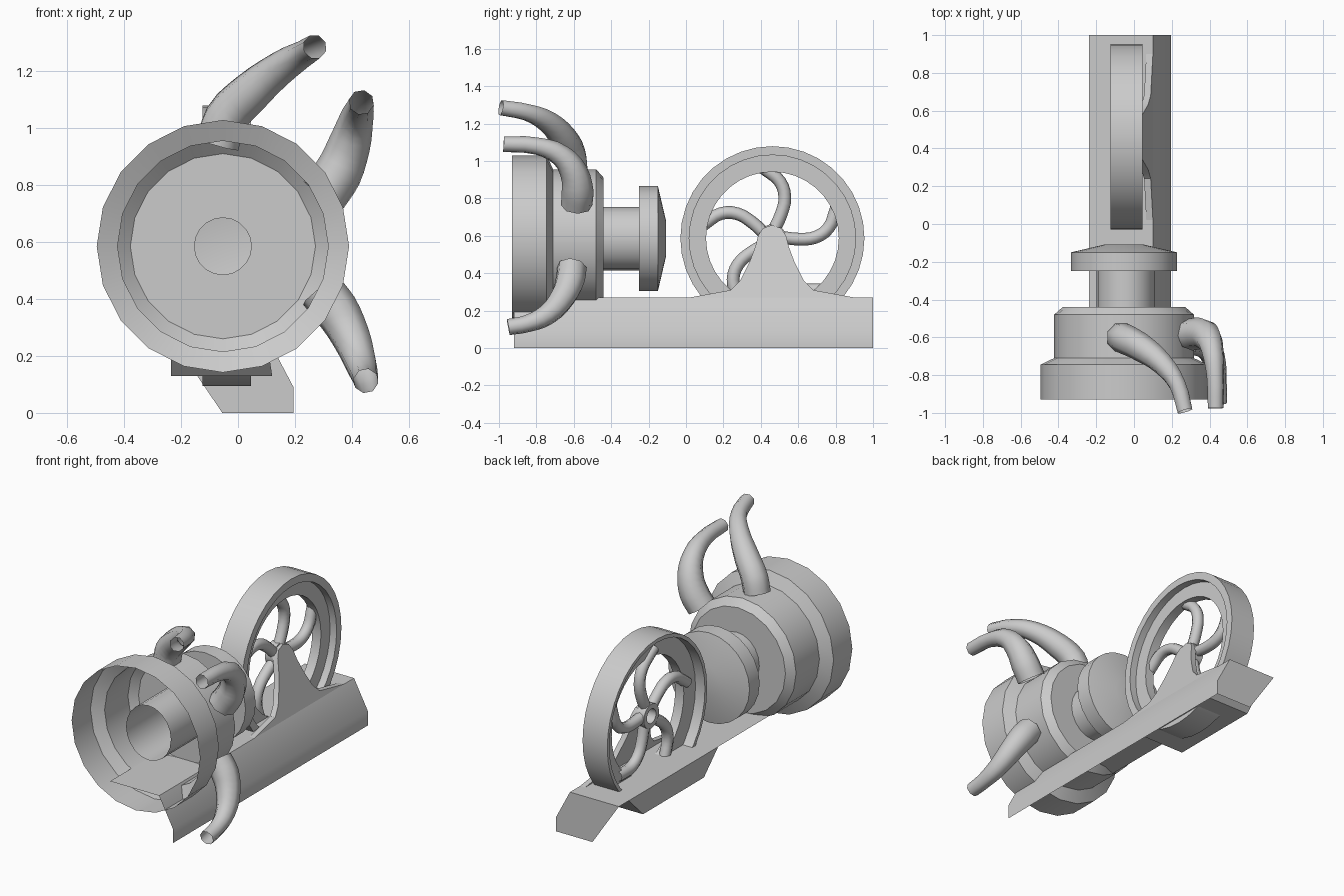
import bpy, bmesh, math

cube = bpy.data.objects.get("Cube")
if cube:
    bpy.data.objects.remove(cube, do_unlink=True)

grey = bpy.data.materials.new("plain grey")
GREY = (0.6, 0.6, 0.6, 1)
grey.diffuse_color = GREY
grey.use_nodes = True
grey.node_tree.nodes["Principled BSDF"].inputs["Base Color"].default_value = GREY


def finish(name, bm):
    bmesh.ops.recalc_face_normals(bm, faces=bm.faces)
    mesh = bpy.data.meshes.new(name)
    bm.to_mesh(mesh)
    bm.free()
    ob = bpy.data.objects.new(name, mesh)
    bpy.context.collection.objects.link(ob)
    mesh.materials.append(grey)
    smooth(ob, 30)


def smooth(ob, degrees):
    bpy.ops.object.select_all(action='DESELECT')
    ob.select_set(True)
    bpy.context.view_layer.objects.active = ob
    bpy.ops.object.shade_smooth_by_angle(angle=math.radians(degrees))


def lathe(name, profile, centre, axis, sides, closed=False, cap_end=False, squash=1.0):
    """Spin (radius, position) pairs about a line along x or y."""
    bm = bmesh.new()
    rings = []
    for r, t in profile:
        ring = []
        for i in range(sides):
            a = 2 * math.pi * i / sides
            u, w = centre[0] + squash * r * math.sin(a), centre[1] + r * math.cos(a)
            ring.append(bm.verts.new((u, t, w) if axis == 'y' else (t, u, w)))
        rings.append(ring)
    pairs = list(zip(rings, rings[1:]))
    if closed:
        pairs.append((rings[-1], rings[0]))
    for a, b in pairs:
        for i in range(sides):
            j = (i + 1) % sides
            bm.faces.new((a[i], a[j], b[j], b[i]))
    if cap_end:
        bm.faces.new(rings[-1])
    finish(name, bm)


def prism(name, outline_a, outline_b):
    """Join two matching outlines into a solid."""
    bm = bmesh.new()
    a = [bm.verts.new(p) for p in outline_a]
    b = [bm.verts.new(p) for p in outline_b]
    for i in range(len(a)):
        j = (i + 1) % len(a)
        bm.faces.new((a[i], a[j], b[j], b[i]))
    bm.faces.new(a)
    bm.faces.new(b)
    finish(name, bm)


def tube(name, points, bevel):
    """Tapered open eight-sided pipe through (x, y, z, radius)."""
    curve = bpy.data.curves.new(name, 'CURVE')
    curve.dimensions = '3D'
    curve.bevel_depth = bevel
    curve.bevel_resolution = 2
    curve.resolution_u = 3
    spline = curve.splines.new('BEZIER')
    spline.bezier_points.add(len(points) - 1)
    for bp, (x, y, z, r) in zip(spline.bezier_points, points):
        bp.co = (x, y, z)
        bp.radius = r / bevel
        bp.handle_left_type = bp.handle_right_type = 'AUTO'
    ob = bpy.data.objects.new(name, curve)
    bpy.context.collection.objects.link(ob)
    curve.materials.append(grey)
    bpy.ops.object.select_all(action='DESELECT')
    ob.select_set(True)
    bpy.context.view_layer.objects.active = ob
    bpy.ops.object.convert(target='MESH')
    smooth(bpy.context.object, 50)


# Open stepped drum, its neck and the end flange share one axis
AXIS = (-0.053, 0.585)
lathe("drum_shell", [(0.443, -0.93), (0.443, -0.745), (0.37, -0.71), (0.37, -0.48),
                     (0.325, -0.44), (0.10, -0.44)], AXIS, 'y', 20)
lathe("neck_tube", [(0.17, -0.82), (0.17, -0.25)], (-0.043, 0.585), 'y', 20, squash=0.91)
lathe("end_flange", [(0.15, -0.25), (0.28, -0.25), (0.28, -0.15), (0.10, -0.108)],
      AXIS, 'y', 24, cap_end=True)

# Base of bent sheet: top, sloping side and lower side, closed at the back only
section = [(-0.238, 0.27), (0.10, 0.27), (0.195, 0.09), (0.195, 0), (-0.055, 0)]
bm = bmesh.new()
front = [bm.verts.new((x, -0.92, z)) for x, z in section[:4]]
back = [bm.verts.new((x, 1.0, z)) for x, z in section]
for i in range(3):
    bm.faces.new((front[i], front[i + 1], back[i + 1], back[i]))
bm.faces.new(back)
finish("base", bm)

# Housing hung under the wheel
well = [(0.02, 0.268), (0.16, 0.13), (0.76, 0.13), (0.90, 0.268)]
prism("wheel_well", [(-0.236, y, z) for y, z in well],
      [(0.12 - 0.15 * (z - 0.13), y, z) for y, z in well])

# Wheel bracket rising from the sloping side of the base
half = [(-0.44, 0.27), (-0.22, 0.31), (-0.17, 0.36), (-0.12, 0.46), (-0.09, 0.54),
        (-0.075, 0.60), (-0.05, 0.64)]
outline = half + [(0, 0.657)] + [(-y, z) for y, z in reversed(half)]
lean = lambda z: 0.10 - 0.29 * (z - 0.27)
prism("wheel_bracket", [(lean(z), 0.46 + y, z) for y, z in outline],
      [(lean(z) - 0.035, 0.46 + y, z) for y, z in outline])

# Flywheel rim with a stepped web, and a hub
HUB = (0.462, 0.587)
lathe("wheel_rim", [(0.492, -0.125), (0.492, 0.045), (0.445, 0.045), (0.445, 0.0),
                    (0.355, 0.0), (0.355, -0.06), (0.47, -0.06), (0.47, -0.125)],
      HUB, 'x', 36, closed=True)
lathe("wheel_hub", [(0.045, -0.085), (0.075, -0.085), (0.075, -0.03), (0.045, -0.03)],
      HUB, 'x', 20, closed=True)

# Five curved spokes
path = [(0.05, 0.005), (0.14, -0.005), (0.23, 0.005), (0.30, 0.055), (0.335, 0.14), (0.35, 0.19)]
for k in range(5):
    c, s = math.cos(k * math.tau / 5), math.sin(k * math.tau / 5)
    tube(f"wheel_spoke_{k + 1}",
         [(-0.05, HUB[0] + c * u - s * v, HUB[1] + s * u + c * v, 0.034) for u, v in path], 0.034)

# Three bent tapering pipes on the drum
tube("upper_pipe", [(-0.07, -0.60, 0.945, 0.08), (-0.045, -0.61, 1.03, 0.08),
                    (0.04, -0.655, 1.12, 0.075), (0.15, -0.74, 1.21, 0.06),
                    (0.23, -0.85, 1.26, 0.047), (0.27, -0.99, 1.285, 0.043)], 0.08)
tube("middle_pipe", [(0.30, -0.585, 0.765, 0.085), (0.35, -0.58, 0.84, 0.085),
                     (0.39, -0.60, 0.94, 0.075), (0.415, -0.67, 1.03, 0.06),
                     (0.43, -0.80, 1.08, 0.047), (0.433, -0.975, 1.09, 0.043)], 0.085)
tube("lower_pipe", [(0.29, -0.61, 0.43, 0.08), (0.345, -0.62, 0.36, 0.08),
                    (0.395, -0.66, 0.27, 0.07), (0.43, -0.74, 0.18, 0.058),
                    (0.445, -0.85, 0.13, 0.047), (0.449, -0.95, 0.112, 0.044)], 0.08)
